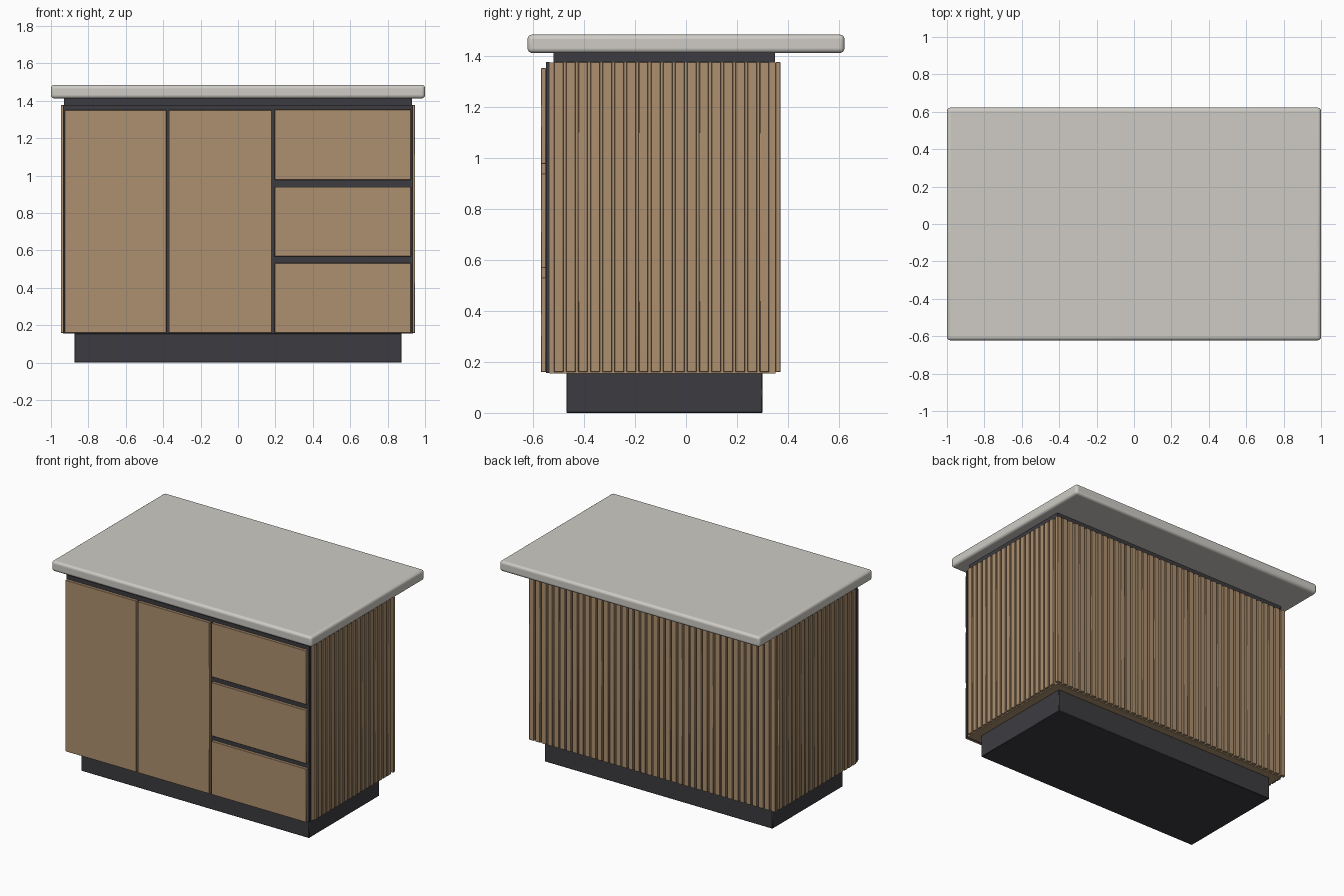
import bpy

cube = bpy.data.objects.get("Cube")
if cube:
    bpy.data.objects.remove(cube, do_unlink=True)


def material(name, color):
    m = bpy.data.materials.new(name)
    m.use_nodes = True
    m.diffuse_color = (*color, 1)
    m.node_tree.nodes["Principled BSDF"].inputs["Base Color"].default_value = (*color, 1)
    return m


wood = material("oak wood", (0.42, 0.28, 0.16))
dark = material("charcoal", (0.045, 0.045, 0.053))
stone = material("pale stone", (0.62, 0.60, 0.56))


def box(name, x, y, z, mat, bevel=0, segments=1):
    """Box spanning the (low, high) range on each axis."""
    spans = (x, y, z)
    bpy.ops.mesh.primitive_cube_add(size=1, location=[(a + b) / 2 for a, b in spans])
    ob = bpy.context.object
    ob.name = name
    ob.scale = [b - a for a, b in spans]
    bpy.ops.object.transform_apply(location=False, rotation=False, scale=True)
    ob.data.materials.append(mat)
    if bevel:
        mod = ob.modifiers.new("edge", "BEVEL")
        mod.width = bevel
        mod.segments = segments
        bpy.ops.object.shade_smooth_by_angle()
    return ob


def repeat(ob, count, axis, pitch):
    mod = ob.modifiers.new("row", "ARRAY")
    mod.count = count
    mod.use_relative_offset = False
    mod.use_constant_offset = True
    offset = [0, 0, 0]
    offset[axis] = pitch
    mod.constant_offset_displace = offset


# Base, body and top
box("plinth", (-0.875, 0.875), (-0.47, 0.30), (0, 0.157), dark, 0.003)
box("cabinet_body", (-0.93, 0.93), (-0.535, 0.352), (0.155, 1.375), wood)
box("front_frame", (-0.935, 0.935), (-0.55, -0.535), (0.157, 1.378), dark)
box("shadow_gap", (-0.93, 0.93), (-0.52, 0.35), (1.37, 1.42), dark)
box("countertop", (-1, 1), (-0.622, 0.622), (1.413, 1.485), stone, 0.018, 4)

# Doors and drawers
front = (-0.57, -0.549)
for name, x in (("right_door", (-0.927, -0.382)), ("middle_door", (-0.37, 0.18))):
    box(name, x, front, (0.16, 1.35), wood, 0.002)
for name, z in (("bottom", (0.16, 0.532)), ("middle", (0.568, 0.94)), ("top", (0.978, 1.353))):
    box(name + "_drawer", (0.195, 0.925), front, z, wood, 0.002)

# Vertical slats on both ends and the back
pitch, width, height = 0.0475, 0.037, (0.16, 1.377)
for name, x in (("left_slats", (0.929, 0.947)), ("right_slats", (-0.947, -0.929))):
    slat = box(name, x, (-0.518, -0.518 + width), height, wood, 0.002)
    repeat(slat, 18, 1, pitch)
back_count = 40
back_pitch = (1.894 - width) / (back_count - 1)
slat = box("back_slats", (-0.947, -0.947 + width), (0.351, 0.371), height, wood, 0.002)
repeat(slat, back_count, 0, back_pitch)
